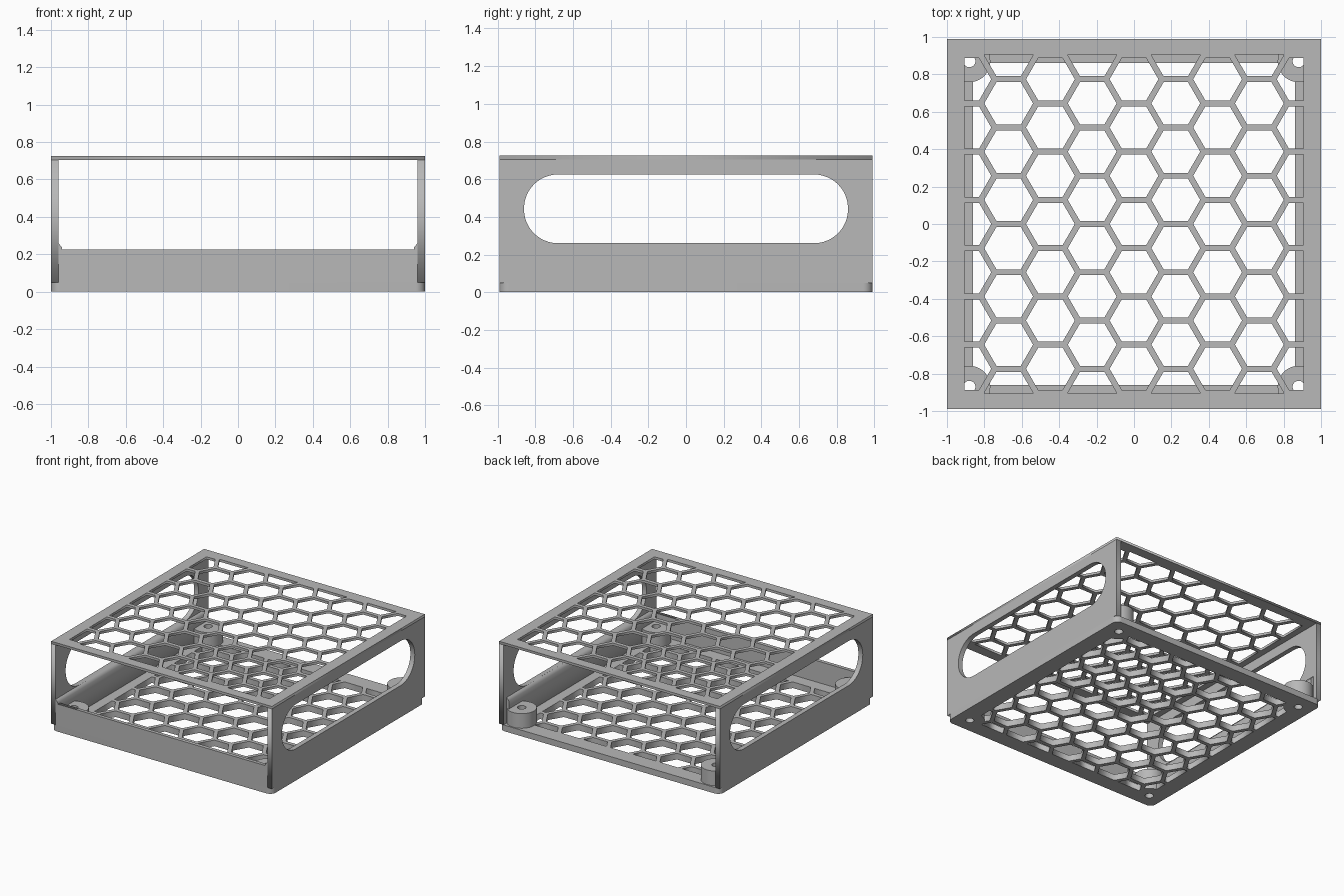
import bpy, math
from mathutils import Matrix

cube = bpy.data.objects.get("Cube")
if cube:
    bpy.data.objects.remove(cube, do_unlink=True)

grey = bpy.data.materials.new("grey_plastic")
grey.use_nodes = True
colour = (0.48, 0.48, 0.48, 1)
grey.diffuse_color = colour
grey.node_tree.nodes["Principled BSDF"].inputs["Base Color"].default_value = colour

HX, HY, HEIGHT = 1.0, 0.99, 0.725
FLOOR, ROOF, WALL = 0.05, 0.02, 0.04
PITCH, BAR = 0.258, 0.032

# Axis maps: local outline plane to world plane
FLAT = Matrix.Identity(4)
SIDE = Matrix(((0, 0, 1, 0), (1, 0, 0, 0), (0, 1, 0, 0), (0, 0, 0, 1)))    # outline in y, z
CROSS = Matrix(((1, 0, 0, 0), (0, 0, -1, 0), (0, 1, 0, 0), (0, 0, 0, 1)))  # outline in x, z


def plate(name, loops, low, high, axes=FLAT, smooth=False):
    """Filled outline with holes, extruded from low to high along its normal."""
    curve = bpy.data.curves.new(name, "CURVE")
    curve.dimensions = "2D"
    curve.fill_mode = "BOTH"
    curve.extrude = (high - low) / 2
    for loop in loops:
        spline = curve.splines.new("POLY")
        spline.points.add(len(loop) - 1)
        for point, (x, y) in zip(spline.points, loop):
            point.co = (x, y, 0, 1)
        spline.use_cyclic_u = True
    temp = bpy.data.objects.new(name + "_outline", curve)
    bpy.context.collection.objects.link(temp)
    bpy.context.view_layer.update()
    graph = bpy.context.evaluated_depsgraph_get()
    mesh = bpy.data.meshes.new_from_object(temp.evaluated_get(graph))
    bpy.data.objects.remove(temp, do_unlink=True)
    mesh.transform(axes @ Matrix.Translation((0, 0, (low + high) / 2)))
    mesh.materials.clear()
    mesh.materials.append(grey)
    obj = bpy.data.objects.new(name, mesh)
    bpy.context.collection.objects.link(obj)
    if smooth:
        bpy.ops.object.select_all(action="DESELECT")
        obj.select_set(True)
        bpy.context.view_layer.objects.active = obj
        bpy.ops.object.shade_smooth_by_angle(angle=math.radians(30))
    return obj


def rect(x0, y0, x1, y1):
    return [(x0, y0), (x1, y0), (x1, y1), (x0, y1)]


def ring(cx, cy, r, n):
    return [(cx + r * math.cos(math.tau * i / n), cy + r * math.sin(math.tau * i / n))
            for i in range(n)]


def rounded(hx, hy, r, cy=0, steps=12):
    """Rounded rectangle centred on (0, cy)."""
    points = []
    for q, (sx, sy) in enumerate([(1, 1), (-1, 1), (-1, -1), (1, -1)]):
        for i in range(steps + 1):
            a = math.pi / 2 * (q + i / steps)
            points.append((sx * (hx - r) + r * math.cos(a),
                           cy + sy * (hy - r) + r * math.sin(a)))
    return points


def clip(poly, nx, ny, limit):
    """Keep the part of a convex polygon where nx*x + ny*y <= limit."""
    out = []
    for a, b in zip(poly, poly[1:] + poly[:1]):
        da = nx * a[0] + ny * a[1] - limit
        db = nx * b[0] + ny * b[1] - limit
        if da <= 0:
            out.append(a)
        if da * db < 0:
            t = da / (da - db)
            out.append((a[0] + t * (b[0] - a[0]), a[1] + t * (b[1] - a[1])))
    return out


def honeycomb(limit, corner):
    """Hexagon holes clipped to a square opening with cut corners."""
    holes = []
    for col in range(-4, 5):
        for row in range(-4, 5):
            cy = (row + 0.5 * (col % 2)) * PITCH
            poly = ring(col * PITCH * math.sqrt(3) / 2, cy, (PITCH - BAR) / math.sqrt(3), 6)
            for nx, ny in ((1, 0), (-1, 0), (0, 1), (0, -1)):
                poly = clip(poly, nx, ny, limit)
            for nx, ny in ((1, 1), (-1, 1), (1, -1), (-1, -1)):
                poly = clip(poly, nx, ny, corner)
            if len(poly) > 2:
                holes.append(poly)
    return holes


# Screw positions in the four corners
screws = [(sx * 0.88, sy * 0.87) for sx in (-1, 1) for sy in (-1, 1)]
screw_holes = [ring(x, y, 0.032, 24) for x, y in screws]

# Floor and roof grilles
plate("floor_grille", [rounded(HX, HY, 0.05)] + honeycomb(0.86, 1.66) + screw_holes, 0, FLOOR)
plate("roof_grille", [rect(-HX, -HY, HX, HY)] + honeycomb(0.907, 9), HEIGHT - ROOF, HEIGHT)

# Mounting posts
for (x, y), hole in zip(screws, screw_holes):
    plate("mounting_post", [ring(x, y, 0.112, 40), hole], 0, 0.17, smooth=True)

# Side walls with a long slot, and the thicker lower lip inside each
slot = rounded(0.86, 0.1825, 0.18, cy=0.4425)
for side, s in (("left", 1), ("right", -1)):
    a, b = sorted((s * (HX - WALL), s * HX))
    plate(side + "_wall", [rect(-HY, FLOOR, HY, HEIGHT - ROOF), slot], a, b, SIDE)
    lip = [(0.962, FLOOR), (0.94, FLOOR), (0.94, 0.235), (0.96, 0.26), (0.962, 0.26)]
    plate(side + "_lip", [[(s * x, z) for x, z in lip]], -0.95, HY, CROSS)

# Low front wall
plate("front_wall", [rect(-0.95, FLOOR, 0.95, 0.225)], HY - 0.03, HY, CROSS)
